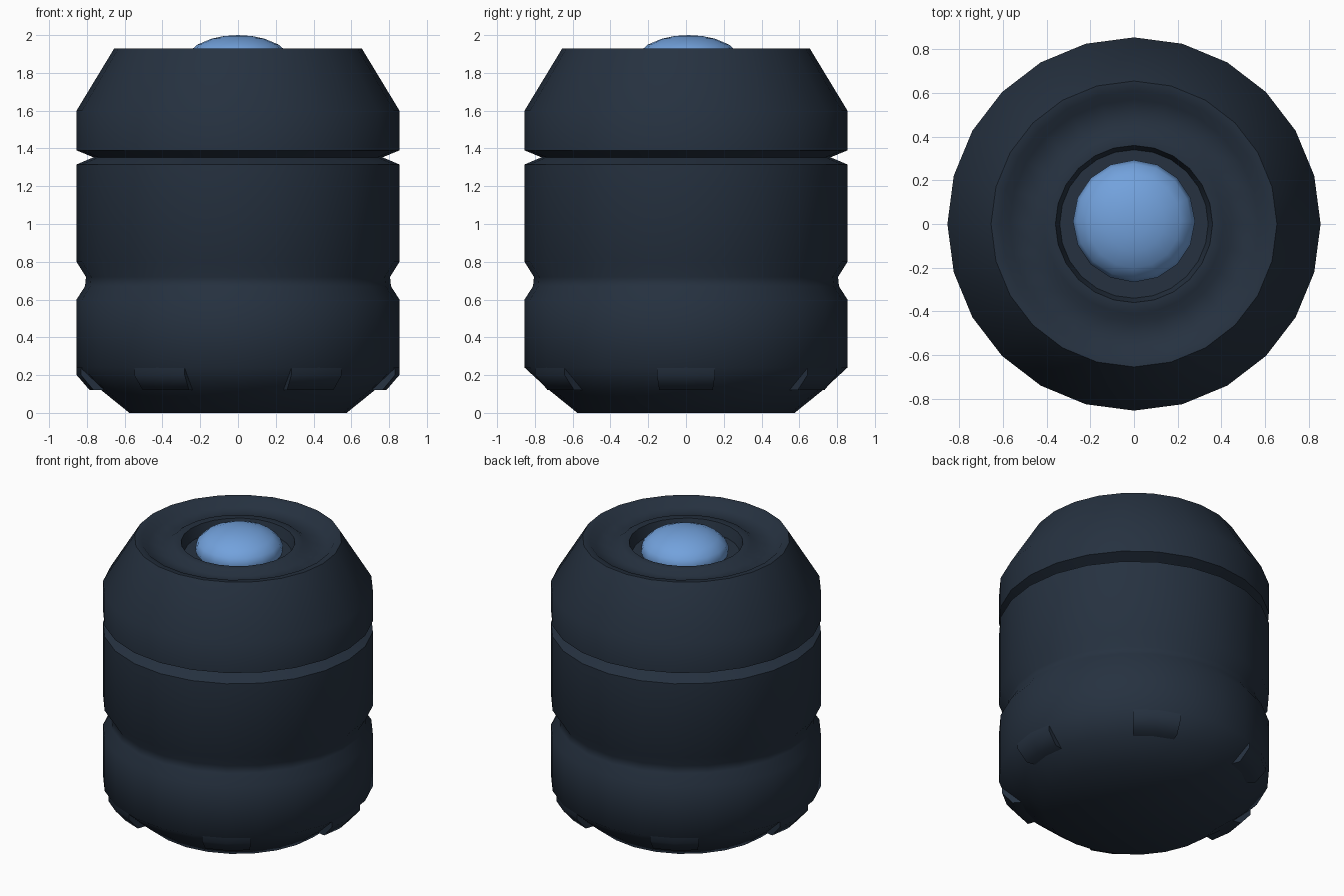
import bpy, bmesh, math
from math import cos, sin, radians

if "Cube" in bpy.data.objects:
    bpy.data.objects.remove(bpy.data.objects["Cube"])


def material(name, rgb):
    m = bpy.data.materials.new(name)
    m.diffuse_color = (*rgb, 1)
    m.use_nodes = True
    m.node_tree.nodes["Principled BSDF"].inputs["Base Color"].default_value = m.diffuse_color
    return m


navy = material("dark navy", (0.019, 0.031, 0.051))
blue = material("light blue", (0.17, 0.36, 0.72))


def finish(bm, name, mat, angle):
    bmesh.ops.recalc_face_normals(bm, faces=bm.faces[:])
    me = bpy.data.meshes.new(name)
    bm.to_mesh(me)
    bm.free()
    me.materials.append(mat)
    ob = bpy.data.objects.new(name, me)
    bpy.context.collection.objects.link(ob)
    bpy.ops.object.select_all(action='DESELECT')
    ob.select_set(True)
    bpy.context.view_layer.objects.active = ob
    bpy.ops.object.shade_smooth_by_angle(angle=radians(angle))
    return ob


def lathe(name, profile, sides, mat, angle=65, y=0.0):
    bm = bmesh.new()
    rings = []
    for r, z in profile:
        if r == 0:
            rings.append([bm.verts.new((0, y, z))] * sides)
        else:
            rings.append([bm.verts.new((r * cos(math.tau * i / sides),
                                        y + r * sin(math.tau * i / sides), z))
                          for i in range(sides)])
    for a, b in zip(rings, rings[1:]):
        for i in range(sides):
            j = (i + 1) % sides
            bm.faces.new(list(dict.fromkeys((a[i], a[j], b[j], b[i]))))
    return finish(bm, name, mat, angle)


# Grooved body with chamfered base, dished top and lens socket
lathe("body", [
    (0, 0), (0.575, 0), (0.73, 0.125), (0.855, 0.24), (0.855, 0.6),
    (0.81, 0.67), (0.805, 0.72), (0.855, 0.8), (0.855, 1.315),
    (0.765, 1.353), (0.855, 1.39), (0.855, 1.6), (0.655, 1.93),
    (0.61, 1.925), (0.57, 1.885), (0.45, 1.875), (0.41, 1.905),
    (0.36, 1.905), (0.34, 1.83), (0, 1.83)], 24, navy)

# Blue dome in the top socket
dome = [(0.28 * cos(radians(t)), 1.86 + 0.14 * sin(radians(t)))
        for t in (-20, 0, 20, 40, 60, 75)]
lathe("dome", dome + [(0, 2.0)], 16, blue, y=0.013)

# Six small lugs around the base
lug_profile = [(0.6, 0.12), (0.785, 0.12), (0.854, 0.2), (0.854, 0.27), (0.6, 0.27)]
for k in range(6):
    bm = bmesh.new()
    cols = []
    for d, f in ((-10.5, 0.99), (0, 1), (10.5, 0.99)):
        t = radians(60 * k + d)
        cols.append([bm.verts.new((r * f * cos(t), r * f * sin(t), z))
                     for r, z in lug_profile])
    n = len(lug_profile)
    for a, b in zip(cols, cols[1:]):
        for i in range(n):
            j = (i + 1) % n
            bm.faces.new((a[i], a[j], b[j], b[i]))
    bm.faces.new(cols[0])
    bm.faces.new(cols[-1])
    finish(bm, f"base_lug_{k + 1}", navy, 60)
